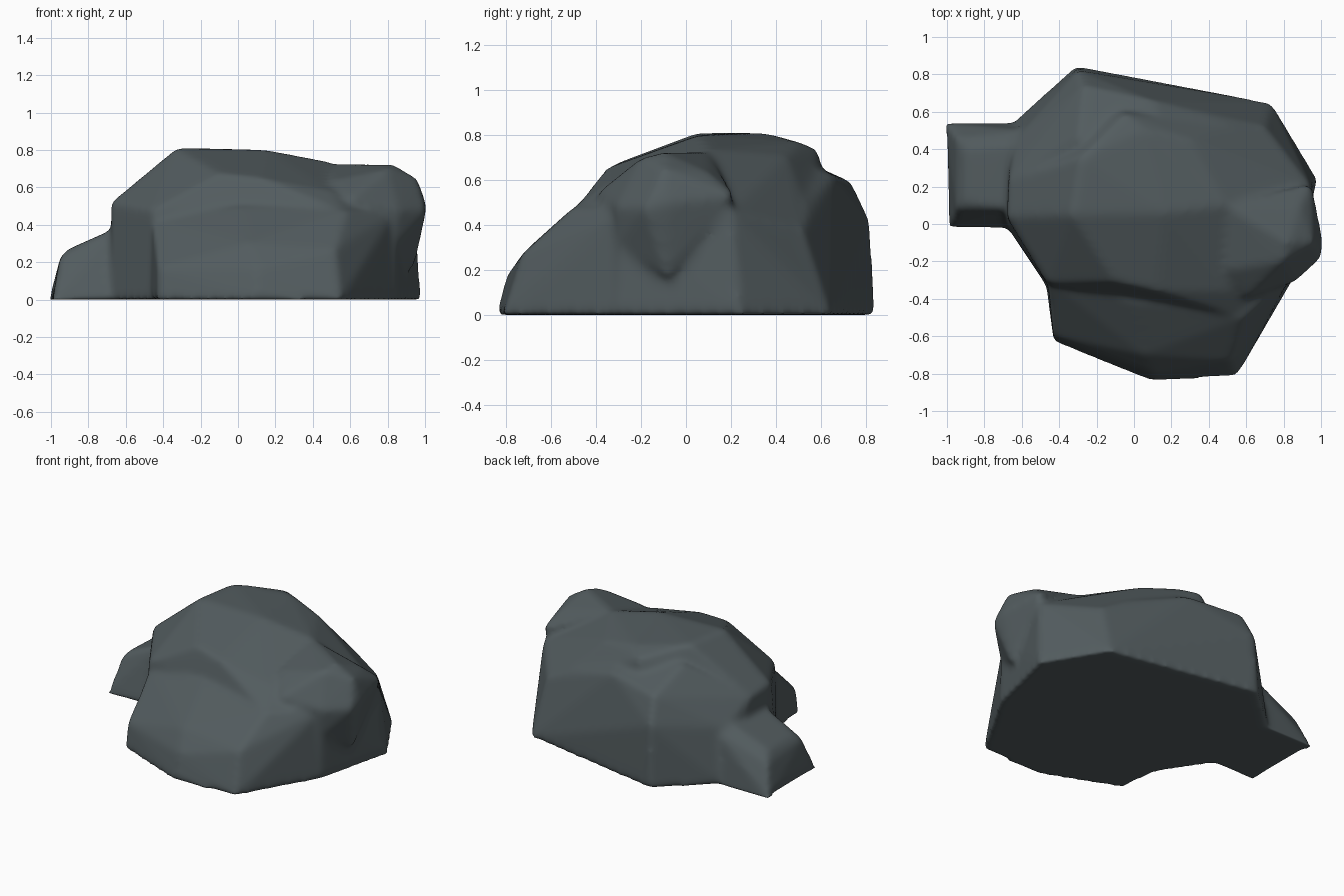
import bpy, bmesh

# one slate colour for the whole boulder
slate = bpy.data.materials.new("dark slate")
slate.diffuse_color = (0.085, 0.106, 0.113, 1)


def add_hull(target, points):
    """Append the convex hull of a few corner points to the target bmesh."""
    bm = bmesh.new()
    verts = [bm.verts.new(p) for p in points]
    res = bmesh.ops.convex_hull(bm, input=verts)
    junk = {v for v in res["geom_interior"] if isinstance(v, bmesh.types.BMVert)}
    bmesh.ops.delete(bm, geom=list(junk), context='VERTS')
    bmesh.ops.recalc_face_normals(bm, faces=bm.faces)
    tmp = bpy.data.meshes.new("tmp")
    bm.to_mesh(tmp)
    bm.free()
    target.from_mesh(tmp)
    bpy.data.meshes.remove(tmp)


rock = bmesh.new()

# main mass
add_hull(rock, [
    (.98, .24, 0), (.74, .64, 0), (-.25, .7, 0), (-.66, .5, 0), (-.67, -.03, 0),
    (-.45, -.36, 0), (.55, -.5, 0), (.85, -.3, 0),
    (-.68, .04, .52), (-.67, .24, .5), (-.33, .05, .81), (-.28, .36, .81),
    (.16, .06, .8), (.05, .5, .77), (-.05, .59, .735), (.5, .1, .735),
    (.3, .45, .71), (.5, .53, .5), (.71, .51, .38), (.95, .2, .46),
    (-.1, -.31, .675), (.12, -.36, .65), (.5, -.36, .58), (-.46, -.32, .48),
    (.56, -.5, .47), (.85, -.29, .45)])

# sloping front ledge
add_hull(rock, [
    (-.43, -.63, 0), (.1, -.845, 0), (.55, -.815, 0), (.86, -.28, 0),
    (-.47, -.33, 0), (-.43, -.6, .17), (.1, -.8, .17), (.52, -.73, .27),
    (.05, -.7, .3), (-.46, -.3, .44), (.58, -.5, .48), (.84, -.27, .47),
    (.0, -.42, .5), (.3, -.1, .4)])

# overhanging shoulder on the right
add_hull(rock, [
    (.83, -.1, .725), (.8, -.2, .7), (.96, -.1, .65), (1.01, -.08, .5),
    (1.005, -.18, .48), (.86, -.31, .48), (.94, -.08, .16), (.84, -.3, .3),
    (.95, .22, .53), (.89, .1, .635), (.6, -.4, .54), (.5, -.25, .64),
    (.5, .1, .73), (.4, 0, .2)])

# lower step at the back
add_hull(rock, [
    (-.31, .845, 0), (.74, .645, 0), (-.66, .53, 0), (-.3, .82, .42),
    (-.27, .74, .59), (.1, .66, .62), (.5, .54, .5), (.71, .52, .38),
    (-.63, .46, .36), (.2, .45, .68), (-.3, .45, .72), (.2, .2, 0),
    (-.67, .24, .5)])

# small lump on the left
add_hull(rock, [
    (-1.01, .54, 0), (-.99, -.02, 0), (-.95, .46, .2), (-.95, .08, .23),
    (-.91, .4, .26), (-.91, .12, .27), (-.72, .44, .32), (-.72, .1, .325),
    (-.64, .42, .38), (-.64, .08, .39), (-.55, .54, 0), (-.6, -.03, 0),
    (-.55, .5, .36)])

mesh = bpy.data.meshes.new("boulder")
rock.to_mesh(mesh)
rock.free()
mesh.materials.append(slate)
boulder = bpy.data.objects.new("boulder", mesh)
bpy.context.collection.objects.link(boulder)

# fuse the parts and wear down the edges
fuse = boulder.modifiers.new("fuse", 'REMESH')
fuse.mode = 'VOXEL'
fuse.voxel_size = 0.018
fuse.use_smooth_shade = True
wear = boulder.modifiers.new("wear", 'SMOOTH')
wear.factor = 0.5
wear.iterations = 14
